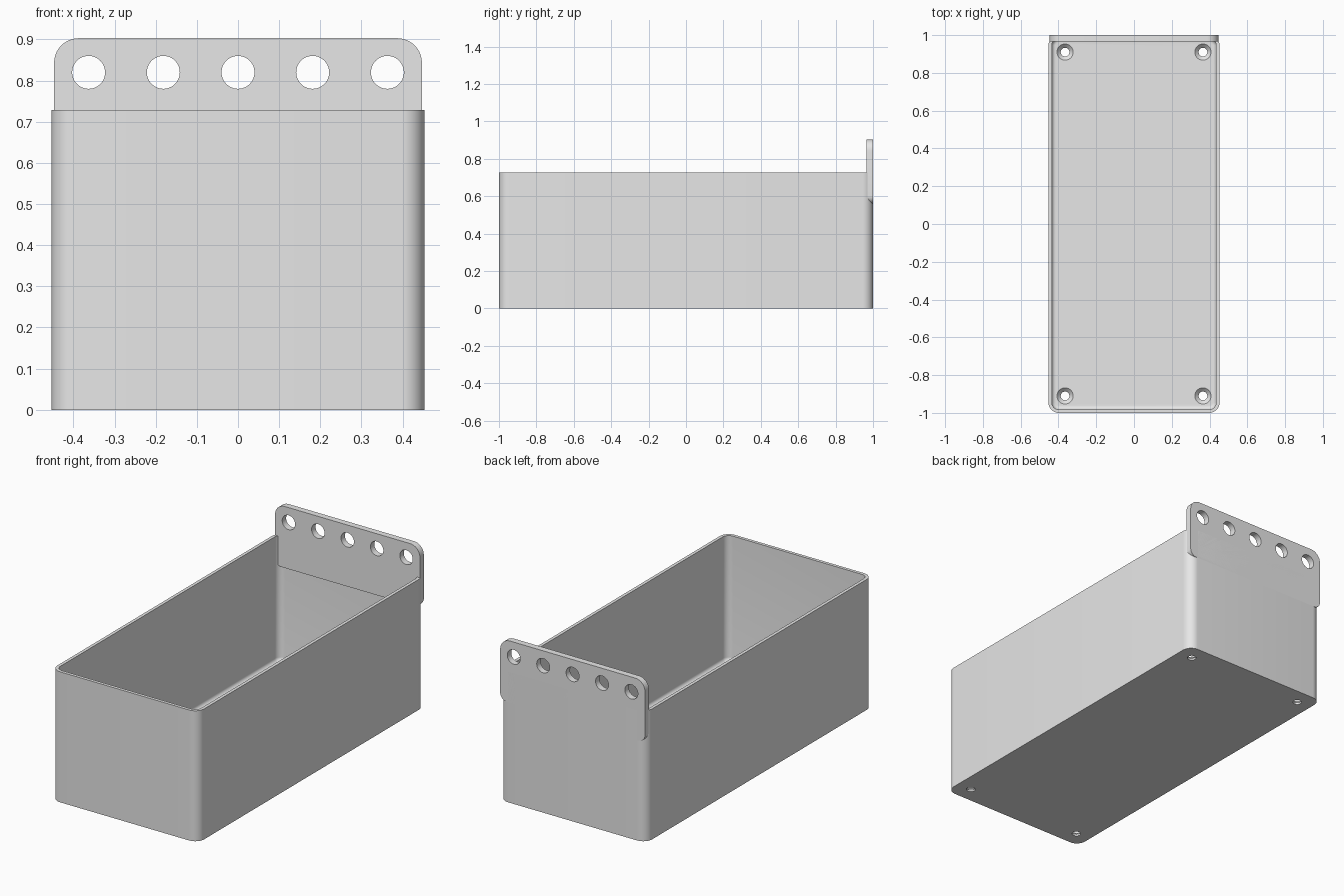
import bpy, bmesh, math
from mathutils import Matrix

if "Cube" in bpy.data.objects:
    bpy.data.objects.remove(bpy.data.objects["Cube"])

# Main sizes
HALF_X, HALF_Y, HEIGHT = 0.453, 1.0, 0.728
WALL, FLOOR, CORNER, FILLET = 0.018, 0.03, 0.055, 0.02
PLATE_X, PLATE_FRONT, PLATE_LOW, PLATE_TOP = 0.447, 0.965, 0.56, 0.903

grey = bpy.data.materials.new("light grey")
grey.use_nodes = True
colour = (0.8, 0.8, 0.8, 1)
grey.diffuse_color = colour
grey.node_tree.nodes["Principled BSDF"].inputs["Base Color"].default_value = colour


def rounded_rect(left, right, low, high, radii, steps=10):
    """Counter-clockwise outline; radii start at the lower right corner."""
    corners = [(right, low, -1), (right, high, 0), (left, high, 1), (left, low, 2)]
    points = []
    for (x, y, quarter), r in zip(corners, radii):
        cx = x - r if x == right else x + r
        cy = y - r if y == high else y + r
        for i in range(steps + 1):
            a = math.pi / 2 * (quarter + i / steps)
            points.append((cx + r * math.cos(a), cy + r * math.sin(a)))
    return points


def loft(bm, rings):
    """Skin a closed solid through a list of matching rings."""
    loops = [[bm.verts.new(p) for p in ring] for ring in rings]
    for a, b in zip(loops, loops[1:]):
        for i in range(len(a)):
            j = (i + 1) % len(a)
            bm.faces.new((a[i], a[j], b[j], b[i]))
    bm.faces.new(loops[0][::-1])
    bm.faces.new(loops[-1])
    bmesh.ops.recalc_face_normals(bm, faces=bm.faces)


def make_object(name, bm):
    mesh = bpy.data.meshes.new(name)
    bm.to_mesh(mesh)
    bm.free()
    mesh.materials.append(grey)
    obj = bpy.data.objects.new(name, mesh)
    bpy.context.collection.objects.link(obj)
    return obj


def cut(obj, cutter):
    """Subtract the cutter, bake the result and drop the cutter."""
    cutter.hide_render = True
    mod = obj.modifiers.new("holes", "BOOLEAN")
    mod.operation = "DIFFERENCE"
    mod.solver = "EXACT"
    mod.object = cutter
    graph = bpy.context.evaluated_depsgraph_get()
    baked = bpy.data.meshes.new_from_object(obj.evaluated_get(graph))
    obj.modifiers.clear()
    obj.data = baked
    bpy.data.objects.remove(cutter)


def smooth(obj):
    bpy.ops.object.select_all(action="DESELECT")
    obj.select_set(True)
    bpy.context.view_layer.objects.active = obj
    bpy.ops.object.shade_smooth_by_angle(angle=math.radians(30))


# Open bin with rounded corners and a filleted floor
def bin_ring(inset, z):
    outline = rounded_rect(-HALF_X + inset, HALF_X - inset, -HALF_Y + inset,
                           HALF_Y - inset, [CORNER - inset] * 4)
    return [(x, y, z) for x, y in outline]


rings = [bin_ring(0, 0), bin_ring(0, HEIGHT), bin_ring(WALL, HEIGHT)]
for i in range(7):
    a = math.pi / 2 * i / 6
    rings.append(bin_ring(WALL + FILLET * (1 - math.cos(a)),
                          FLOOR + FILLET * (1 - math.sin(a))))
bm = bmesh.new()
loft(bm, rings)
bin_body = make_object("bin_body", bm)

# Countersunk screw holes in the floor
bm = bmesh.new()
profile = [(0.023, -0.05), (0.023, 0.01), (0.043, FLOOR), (0.043, 0.06)]
for sx in (-1, 1):
    for sy in (-1, 1):
        loft(bm, [[(sx * 0.365 + r * math.cos(math.tau * i / 32),
                    sy * 0.91 + r * math.sin(math.tau * i / 32), z)
                   for i in range(32)] for r, z in profile])
cut(bin_body, make_object("floor_hole_cutter", bm))
smooth(bin_body)

# Hanging plate at the back
bm = bmesh.new()
outline = rounded_rect(-PLATE_X, PLATE_X, PLATE_LOW, PLATE_TOP,
                       [0.04, 0.06, 0.06, 0.04])
loft(bm, [[(x, y, z) for x, z in outline] for y in (PLATE_FRONT, HALF_Y)])
hanging_plate = make_object("hanging_plate", bm)

# Row of round holes through the plate
bm = bmesh.new()
for i in range(-2, 3):
    place = Matrix.Translation((i * 0.1815, 0.98, 0.82)) @ Matrix.Rotation(math.pi / 2, 4, "X")
    bmesh.ops.create_cone(bm, cap_ends=True, segments=48, radius1=0.04,
                          radius2=0.04, depth=0.2, matrix=place)
cut(hanging_plate, make_object("plate_hole_cutter", bm))
smooth(hanging_plate)
